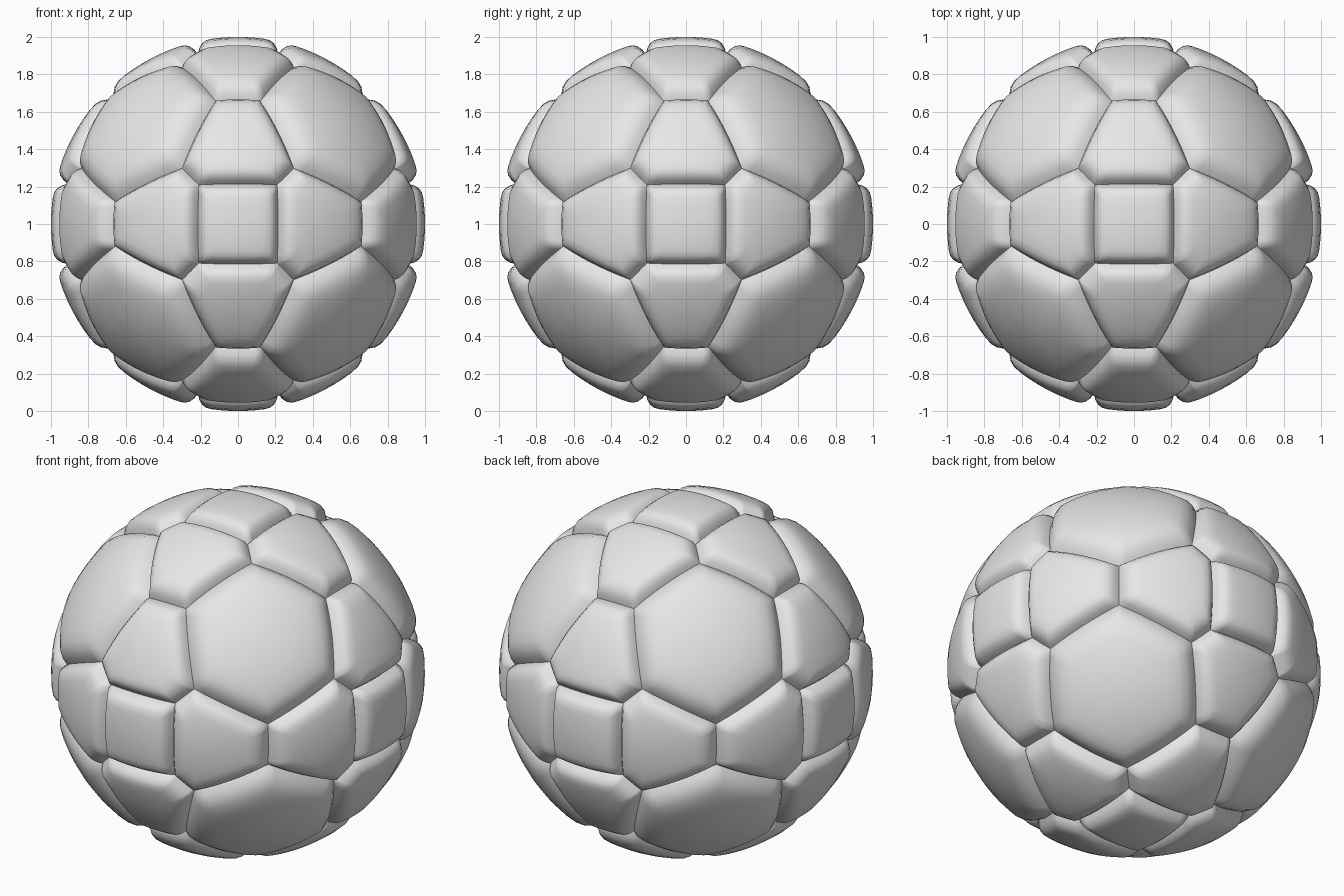
import bpy
import bmesh
import math
from itertools import product
from mathutils import Vector

cube = bpy.data.objects.get("Cube")
if cube:
    bpy.data.objects.remove(cube, do_unlink=True)

grey = bpy.data.materials.new("light_grey")
grey.use_nodes = True
grey.diffuse_color = (0.8, 0.8, 0.8, 1)
grey.node_tree.nodes["Principled BSDF"].inputs["Base Color"].default_value = (0.8, 0.8, 0.8, 1)

# Padded panel section: (fraction from seam to centre, radius)
SECTION = [(0, 0.935), (0.07, 0.964), (0.16, 0.986), (0.26, 0.997),
           (0.4, 1), (0.6, 1), (0.8, 1)]
STEPS = 10
CENTRE = Vector((0, 0, 1))


def panel(name, corners):
    """Padded spherical polygon, bounded by great-circle seams."""
    corners = [Vector(c).normalized() for c in corners]
    mid = sum(corners, Vector()).normalized()
    u = mid.orthogonal().normalized()
    v = mid.cross(u)
    corners.sort(key=lambda c: math.atan2(c.dot(v), c.dot(u)))
    seam = [a.slerp(b, s / STEPS)
            for a, b in zip(corners, corners[1:] + corners[:1]) for s in range(STEPS)]
    n = len(seam)
    bm = bmesh.new()
    rings = [[bm.verts.new(p.slerp(mid, f) * r + CENTRE) for p in seam] for f, r in SECTION]
    top = bm.verts.new(mid + CENTRE)
    for lower, upper in zip(rings, rings[1:]):
        for i in range(n):
            j = (i + 1) % n
            bm.faces.new((lower[i], lower[j], upper[j], upper[i]))
    for i in range(n):
        bm.faces.new((rings[-1][i], rings[-1][(i + 1) % n], top))
    for f in bm.faces:
        f.smooth = True
    mesh = bpy.data.meshes.new(name)
    bm.to_mesh(mesh)
    bm.free()
    mesh.materials.append(grey)
    bpy.context.collection.objects.link(bpy.data.objects.new(name, mesh))


def place(axes, values):
    """Put values on the given axes."""
    p = [0, 0, 0]
    for a, val in zip(axes, values):
        p[a] = val
    return p


# Seam corner types: square corner, three-way corner, edge corner
SQ, SQ_H = 0.21, 0.89
TRI, TRI_H = 0.3, 0.84
EDGE, EDGE_H = 0.12, 0.66
SIGNS = (-1, 1)

for a, s in product(range(3), SIGNS):
    # Square panel on each axis
    b, c = (a + 1) % 3, (a + 2) % 3
    panel("square_panel", [place((a, b, c), (s * SQ_H, i * SQ, j * SQ))
                           for i, j in product(SIGNS, SIGNS)])
    # Four tapered panels around each square
    for (p, q), t in product(((b, c), (c, b)), SIGNS):
        pts = []
        for k in SIGNS:
            pts += [place((a, p, q), (s * SQ_H, t * SQ, k * SQ)),
                    place((a, p, q), (s * TRI_H, t * TRI, k * TRI)),
                    place((a, p, q), (s * EDGE_H, t * EDGE_H, k * EDGE))]
        panel("tapered_panel", pts)

# Large hexagonal panel in each octant
for signs in product(SIGNS, repeat=3):
    pts = []
    for a in range(3):
        for low, high in ((TRI, TRI_H), (EDGE_H, EDGE)):
            pts.append([s * (high if i == a else low) for i, s in enumerate(signs)])
    panel("hexagon_panel", pts)
